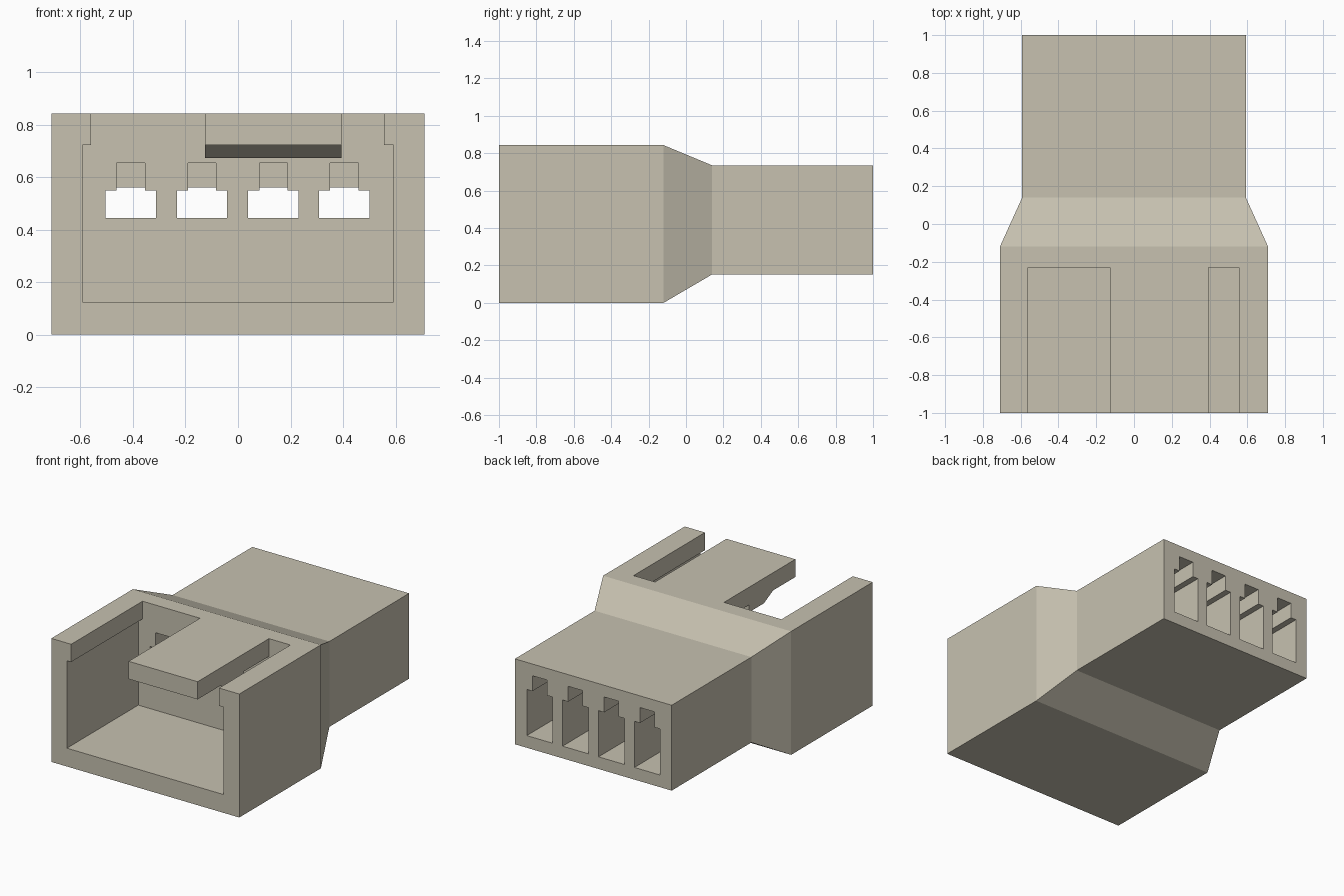
import bpy, bmesh

if "Cube" in bpy.data.objects:
    bpy.data.objects.remove(bpy.data.objects["Cube"])

mat = bpy.data.materials.new("warm_grey_plastic")
mat.diffuse_color = (0.57, 0.535, 0.435, 1)
mat.use_nodes = True
mat.node_tree.nodes["Principled BSDF"].inputs["Base Color"].default_value = mat.diffuse_color


def loft(name, rings):
    """Closed solid through matching rings of points."""
    bm = bmesh.new()
    vs = [[bm.verts.new(p) for p in r] for r in rings]
    n = len(rings[0])
    for a, b in zip(vs, vs[1:]):
        for i in range(n):
            j = (i + 1) % n
            bm.faces.new((a[i], a[j], b[j], b[i]))
    bm.faces.new(vs[0])
    bm.faces.new(vs[-1])
    bmesh.ops.recalc_face_normals(bm, faces=bm.faces)
    me = bpy.data.meshes.new(name)
    bm.to_mesh(me)
    bm.free()
    me.materials.append(mat)
    ob = bpy.data.objects.new(name, me)
    bpy.context.collection.objects.link(ob)
    return ob


def rect(x0, x1, y, z0, z1):
    return [(x0, y, z0), (x1, y, z0), (x1, y, z1), (x0, y, z1)]


def box(name, x0, x1, y0, y1, z0, z1):
    return loft(name, [rect(x0, x1, y0, z0, z1), rect(x0, x1, y1, z0, z1)])


def tee(name, cx, y0, y1, z0, inset=0.0):
    """Channel with a wide lower part and a narrow keyway on top."""
    w, k, zs, zt = 0.097 - inset, 0.055 - inset, 0.55 - inset, 0.655 - inset
    prof = [(-w, z0), (w, z0), (w, zs), (k, zs), (k, zt), (-k, zt), (-k, zs), (-w, zs)]
    return loft(name, [[(cx + x, y, z) for x, z in prof] for y in (y0, y1)])


def side_prism(name, x0, x1, prof):
    """Extrude a (y, z) profile along x."""
    return loft(name, [[(x, y, z) for y, z in prof] for x in (x0, x1)])


# housing: large front shell tapering to the smaller rear block
housing = loft("housing", [
    rect(-0.71, 0.71, -1.0, 0, 0.843),
    rect(-0.71, 0.71, -0.12, 0, 0.843),
    rect(-0.592, 0.592, 0.14, 0.152, 0.735),
    rect(-0.592, 0.592, 1.0, 0.152, 0.735)])

# socket opening and the two top slots that leave the latch tongue standing
cutters = [
    box("socket_cutter", -0.592, 0.592, -1.1, -0.23, 0.125, 0.722),
    box("left_slot_cutter", -0.56, -0.126, -1.1, -0.23, 0.70, 0.95),
    box("right_slot_cutter", 0.395, 0.557, -1.1, -0.23, 0.70, 0.95)]

# four terminal channels, with a smaller window towards the socket
centres = (-0.408, -0.137, 0.135, 0.405)
for cx in centres:
    cutters.append(tee("channel_cutter", cx, -0.1, 1.1, 0.235))
    cutters.append(tee("window_cutter", cx, -0.3, 0.0, 0.445, 0.001))

for c in cutters:
    c.hide_render = True
    m = housing.modifiers.new("cut", "BOOLEAN")
    m.operation, m.solver, m.object = "DIFFERENCE", "EXACT", c

# bake the cuts and drop the cutters
dg = bpy.context.evaluated_depsgraph_get()
baked = bpy.data.meshes.new_from_object(housing.evaluated_get(dg))
housing.modifiers.clear()
housing.data = baked
baked.materials.clear()
baked.materials.append(mat)
for p in baked.polygons:
    p.material_index = 0
for c in cutters:
    bpy.data.objects.remove(c)

# catch wedge under the latch tongue
side_prism("latch_catch", -0.126, 0.395,
           [(-0.76, 0.722), (-0.66, 0.672), (-0.5, 0.672), (-0.5, 0.722)])

# stop in the keyway of each channel
for i, cx in enumerate(centres):
    side_prism(f"terminal_stop_{i + 1}", cx - 0.058, cx + 0.058,
               [(0.0, 0.56), (0.15, 0.56), (0.25, 0.66), (0.0, 0.66)])
